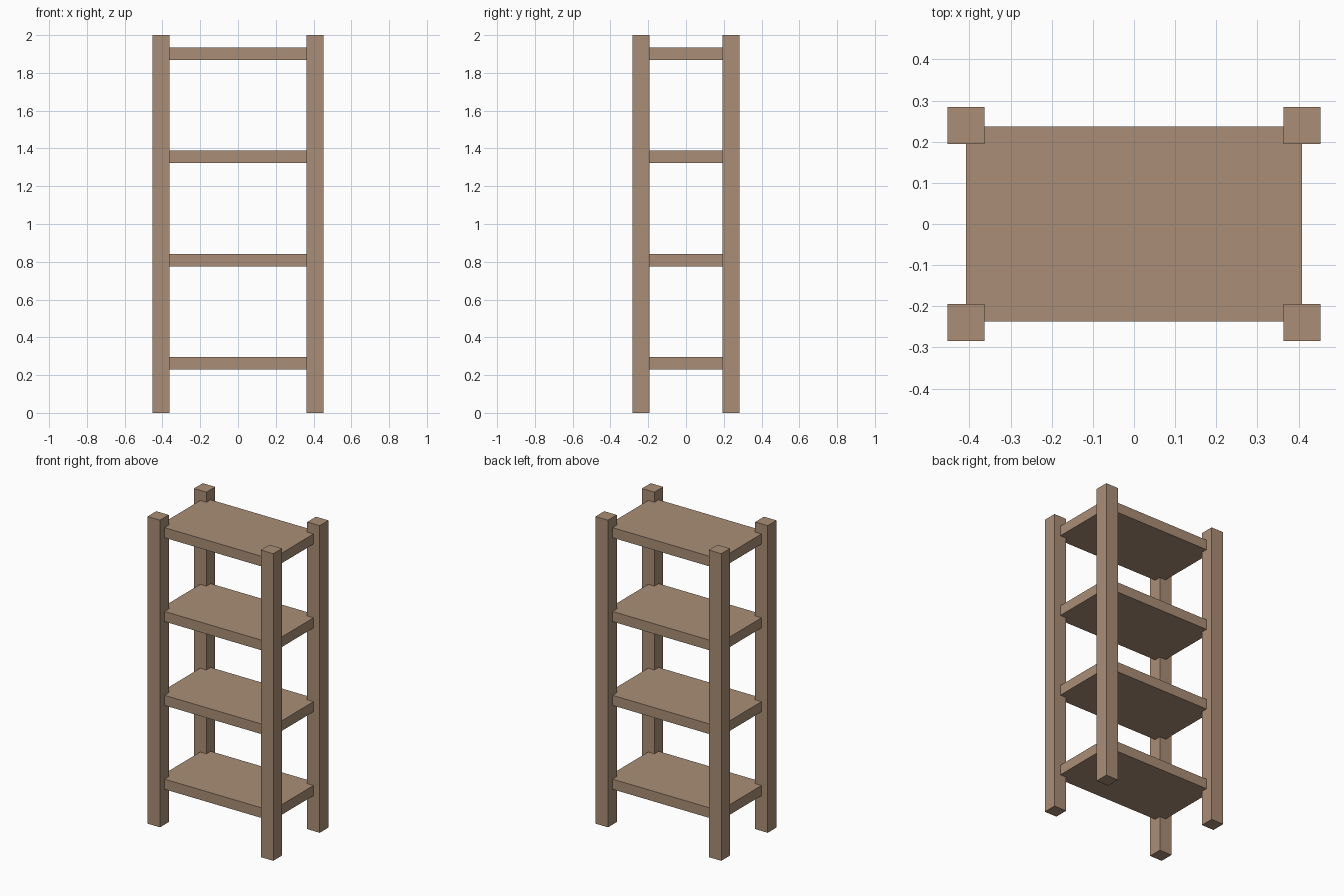
import bpy

if "Cube" in bpy.data.objects:
    bpy.data.objects.remove(bpy.data.objects["Cube"])

wood = bpy.data.materials.new("wood")
wood.diffuse_color = (0.40, 0.27, 0.18, 1)
wood.use_nodes = True
wood.node_tree.nodes["Principled BSDF"].inputs["Base Color"].default_value = wood.diffuse_color

POST_X, POST_Y, POST_W, HEIGHT = 0.408, 0.239, 0.09, 2.0


def box(name, center, size):
    bpy.ops.mesh.primitive_cube_add(size=1, location=center)
    ob = bpy.context.object
    ob.name = name
    ob.scale = size
    bpy.ops.object.transform_apply(location=False, rotation=False, scale=True)
    ob.data.materials.append(wood)
    return ob


# Four square corner posts
for y_name, sy in (("front", -1), ("back", 1)):
    for x_name, sx in (("left", -1), ("right", 1)):
        box(f"{y_name}_{x_name}_post",
            (sx * POST_X, sy * POST_Y, HEIGHT / 2), (POST_W, POST_W, HEIGHT))

# Four evenly spaced shelves, reaching to the post centres
for i in range(4):
    box(f"shelf_{i + 1}", (0, 0, 0.263 + 0.546 * i),
        (2 * POST_X, 2 * POST_Y - 0.003, 0.066))
